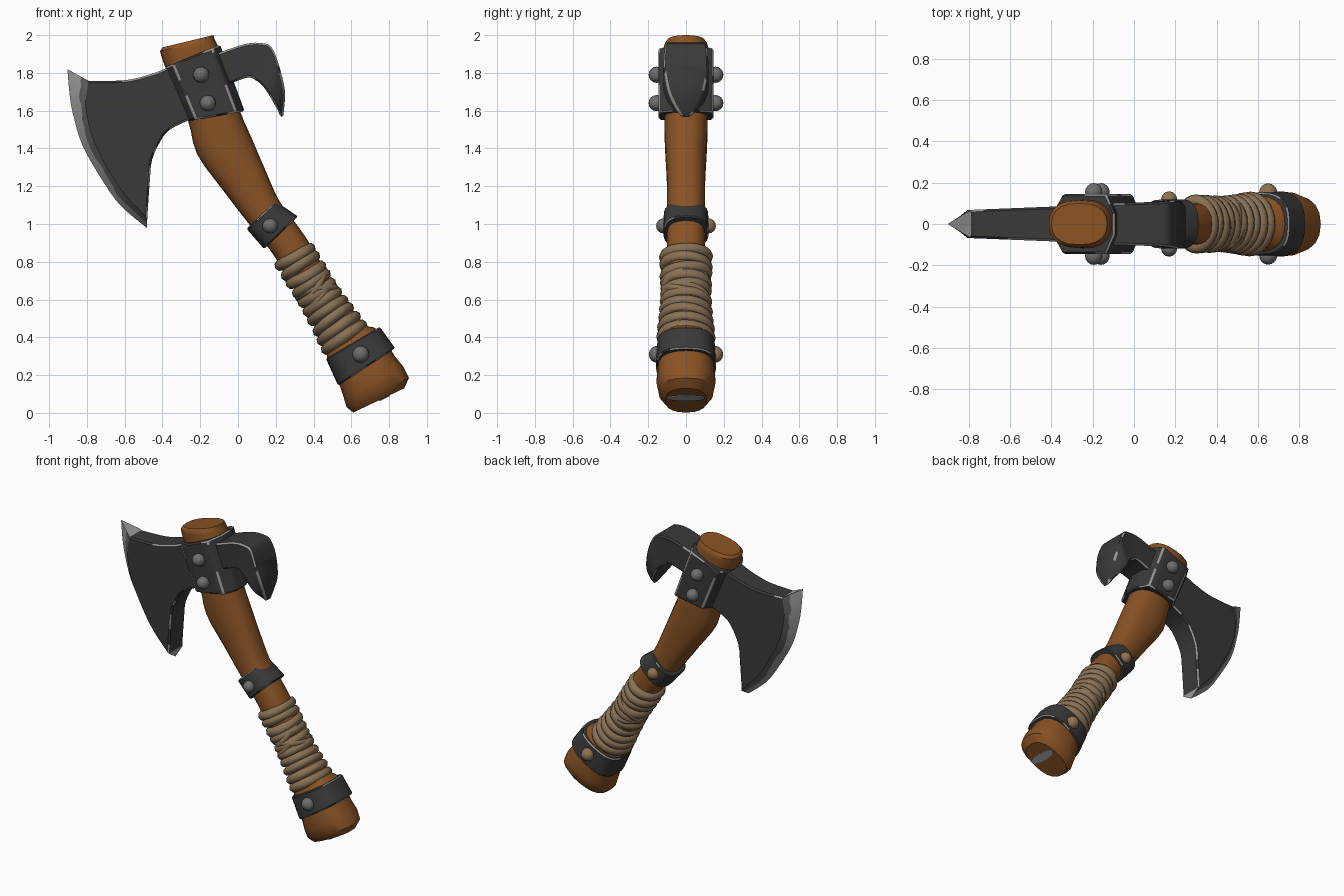
import bpy, bmesh, math, random
from mathutils import Vector, Matrix, noise

if "Cube" in bpy.data.objects:
    bpy.data.objects.remove(bpy.data.objects["Cube"])

random.seed(4)


def mat(name, r, g, b):
    m = bpy.data.materials.new(name)
    m.diffuse_color = (r, g, b, 1)
    m.use_nodes = True
    m.node_tree.nodes["Principled BSDF"].inputs["Base Color"].default_value = m.diffuse_color
    return m


WOOD = mat("wood", 0.25, 0.085, 0.018)
IRON = mat("dark_iron", 0.042, 0.042, 0.043)
WORN = mat("worn_edge", 0.32, 0.32, 0.31)
MID = mat("ground_steel", 0.12, 0.115, 0.115)
EDGE = mat("bright_steel", 0.33, 0.33, 0.325)
ROPE = mat("cord", 0.25, 0.165, 0.09)
STUD = mat("grey_rivet", 0.16, 0.155, 0.15)
BRASS = mat("brown_rivet", 0.28, 0.17, 0.085)


def spline(pts, k):
    """Catmull-Rom through tuples of any length, k steps per span."""
    out = []
    for i in range(len(pts) - 1):
        a, b, c, d = (Vector(pts[min(max(j, 0), len(pts) - 1)]) for j in (i - 1, i, i + 1, i + 2))
        for s in range(k):
            t = s / k
            out.append(0.5 * (2 * b + (c - a) * t + (2 * a - 5 * b + 4 * c - d) * t * t
                              + (3 * b - a - 3 * c + d) * t ** 3))
    return out + [Vector(pts[-1])]


def superellipse(n, e):
    def f(v):
        return math.copysign(abs(v) ** (2 / e), v)
    return [(f(math.cos(2 * math.pi * i / n)), f(math.sin(2 * math.pi * i / n))) for i in range(n)]


def densify(poly, k):
    return [tuple(Vector(p).lerp(Vector(poly[(i + 1) % len(poly)]), s / k))
            for i, p in enumerate(poly) for s in range(k)]


def wear(bm, width, threshold):
    """Chamfer the sharp iron edges, and bare the metal on patches of them."""
    bmesh.ops.recalc_face_normals(bm, faces=bm.faces[:])
    edges = [e for e in bm.edges if len(e.link_faces) == 2 and e.calc_face_angle() > 0.65
             and all(f.material_index == 0 for f in e.link_faces)]
    res = bmesh.ops.bevel(bm, geom=edges, offset=width, segments=1, profile=0.5,
                          affect='EDGES', clamp_overlap=False)
    for f in res["faces"]:
        if noise.noise(f.calc_center_median() * 9) > threshold:
            f.material_index = 1


def finish(name, bm, mats, angle=35):
    bmesh.ops.recalc_face_normals(bm, faces=bm.faces[:])
    me = bpy.data.meshes.new(name)
    bm.to_mesh(me)
    bm.free()
    for m in mats:
        me.materials.append(m)
    ob = bpy.data.objects.new(name, me)
    bpy.context.collection.objects.link(ob)
    bpy.ops.object.select_all(action='DESELECT')
    ob.select_set(True)
    bpy.context.view_layer.objects.active = ob
    bpy.ops.object.shade_smooth_by_angle(angle=math.radians(angle))
    return ob


def loft(name, sections, shape, mats, worn=None, angle=35):
    """Sections are (left x, left z, right x, right z, half depth)."""
    bm = bmesh.new()
    rings = []
    for xl, zl, xr, zr, hy in sections:
        c = Vector(((xl + xr) / 2, 0, (zl + zr) / 2))
        u = Vector(((xr - xl) / 2, 0, (zr - zl) / 2))
        rings.append([bm.verts.new(c + u * p + Vector((0, hy * q, 0))) for p, q in shape])
    n = len(shape)
    for a, b in zip(rings, rings[1:]):
        for i in range(n):
            bm.faces.new((a[i], a[(i + 1) % n], b[(i + 1) % n], b[i]))
    bm.faces.new(rings[0])
    bm.faces.new(rings[-1])
    if worn:
        wear(bm, *worn)
    return finish(name, bm, mats, angle)


# Curved wooden handle with a flared butt
body = spline([(-.413, 1.915, -.125, 1.98, .115), (-.385, 1.83, -.09, 1.9, .118),
               (-.268, 1.56, .01, 1.6, .115), (-.217, 1.37, .07, 1.46, .112),
               (-.08, 1.18, .145, 1.285, .102), (.05, 1.01, .22, 1.12, .1),
               (.16, .875, .32, .985, .1), (.23, .77, .39, .88, .1),
               (.33, .6, .49, .71, .095), (.46, .35, .66, .48, .115),
               (.475, .28, .74, .44, .14), (.54, .14, .83, .3, .152)], 3)
butt = [(.56, .08, .875, .245, .157), (.575, .03, .905, .185, .145), (.61, .002, .88, .13, .11)]
loft("handle", [(-.4, 1.935, -.13, 2.0, .1)] + body + butt, superellipse(20, 2.4), [WOOD], angle=40)

# Pale chip on the end of the butt
bm = bmesh.new()
bmesh.ops.create_cone(bm, cap_ends=True, segments=16, radius1=1, radius2=1, depth=1,
                      matrix=Matrix.Translation((.775, 0, .079)) @ Matrix.Rotation(-.45, 4, 'Y')
                      @ Matrix.Diagonal((.03, .1, .008, 1)))
finish("butt_chip", bm, [EDGE])

# Iron collar around the head, and two iron bands on the handle
octagon = densify([(1, .35), (.72, 1), (-.72, 1), (-1, .5), (-1, -.5), (-.72, -1), (.72, -1), (1, -.35)], 4)
loft("collar", spline([(-.386, 1.83, -.095, 1.95, .145), (-.265, 1.544, .035, 1.597, .145)], 9),
     octagon, [IRON, WORN], (.009, .02))
oval = superellipse(28, 2.7)
loft("upper_band", spline([(.045, .975, .2, 1.12, .118), (.138, .868, .317, 1.04, .12)], 3),
     oval, [IRON, WORN], (.007, .05))
loft("lower_band", spline([(.465, .288, .75, .456, .152), (.53, .145, .832, .342, .16)], 3),
     oval, [IRON, WORN], (.007, .05))

# Curved hook on the back of the head
hook = spline([(-.05, 1.74, -.12, 1.9, .1), (.05, 1.775, .037, 1.953, .105),
               (.09, 1.763, .13, 1.957, .108), (.127, 1.735, .178, 1.935, .113),
               (.16, 1.69, .217, 1.84, .118), (.192, 1.635, .248, 1.71, .095),
               (.213, 1.598, .246, 1.63, .06), (.222, 1.57, .238, 1.563, .022)], 4)
loft("back_hook", hook, [(1, 1), (-1, 1), (-1, -1), (1, -1)], [IRON, WORN], (.01, -.05), 40)

# Axe blade: flat cheeks, side walls and a two-tone ground edge
K = 4
cut = spline([(-.903, 1.82), (-.892, 1.69), (-.873, 1.58), (-.825, 1.42),
              (-.73, 1.25), (-.624, 1.10), (-.483, .98)], K)
inner = spline([(-.79, 1.757), (-.806, 1.66), (-.8, 1.58), (-.767, 1.45),
                (-.688, 1.29), (-.6, 1.157), (-.48, 1.03)], K)
back = spline([(-.79, 1.757), (-.69, 1.757), (-.57, 1.765), (-.44, 1.8), (-.35, 1.83), (-.22, 1.8),
               (-.16, 1.6), (-.26, 1.55), (-.36, 1.5), (-.41, 1.44), (-.455, 1.34),
               (-.466, 1.236), (-.474, 1.13), (-.48, 1.03)], 3)[1:-1]
bm = bmesh.new()


def half(x):
    return .068 + (x + .8) * .04


tip = [bm.verts.new((x, 0, z)) for x, z in cut]
walls = []
last = len(cut) - 1
jitter = [random.uniform(-.1, .1) for _ in cut]
for s in (-1, 1):
    ins = [bm.verts.new((x, s * half(x), z)) for x, z in inner]
    rim = [bm.verts.new((x, s * half(x), z)) for x, z in back]
    mids = [bm.verts.new(t.co.lerp(v.co, .72 - .3 * i / last + jitter[i]))
            for i, (t, v) in enumerate(zip(tip, ins))]
    bm.faces.new(ins[::-1] + rim)
    for a, b, m in ((tip, mids, 2), (mids, ins, 3)):
        for i in range(last):
            bm.faces.new((a[i], a[i + 1], b[i + 1], b[i])).material_index = m
    walls.append(([ins[0]] + rim + [ins[-1]], mids))
(ra, ma), (rb, mb) = walls
for i in range(len(ra) - 1):
    bm.faces.new((ra[i], ra[i + 1], rb[i + 1], rb[i]))
for k in (0, -1):
    bm.faces.new((tip[k], ma[k], ra[k], rb[k], mb[k])).material_index = 2
wear(bm, .01, -.02)
finish("blade", bm, [IRON, WORN, EDGE, MID], 30)


# Cord wrapping: stacked loops, with crossed loops at the waist
def cord_loop(bm, c, tilt, yaw, hw, hy, r, n=28, m=8):
    rot = Matrix.Rotation(-tilt, 3, 'Y') @ Matrix.Rotation(yaw, 3, 'X')
    rows = []
    for i in range(n):
        a = 2 * math.pi * i / n
        rows.append([])
        for j in range(m):
            b = 2 * math.pi * j / m
            k = r * math.cos(b)
            p = Vector(((hw + k) * math.cos(a), (hy + k) * math.sin(a), r * math.sin(b)))
            rows[-1].append(bm.verts.new(Vector(c) + rot @ p))
    for i in range(n):
        a, b = rows[i], rows[(i + 1) % n]
        for j in range(m):
            bm.faces.new((a[j], a[(j + 1) % m], b[(j + 1) % m], b[j]))


bm = bmesh.new()
N = 10
for i in range(N):
    t = i / (N - 1)
    waist = math.sin(math.pi * min(1, t * 1.1)) ** 2
    cord_loop(bm, (.302 + .26 * t, 0, .826 - .426 * t), .6 + random.uniform(-.1, .1),
              random.uniform(-.1, .1), .09 + .02 * t - .012 * waist, .112 + .012 * t - .012 * waist,
              random.uniform(.028, .033))
for t, tilt, yaw in ((.36, 1.0, .2), (.46, .2, -.25), (.54, .95, -.15)):
    cord_loop(bm, (.302 + .26 * t, 0, .826 - .426 * t), tilt, yaw, .1, .116, .022)
finish("cord_wrap", bm, [ROPE], 60)

# Rivets on both sides of the collar and bands
for name, x, z, y, r, far in (("collar_rivet_top", -.195, 1.79, .155, .043, STUD),
                              ("collar_rivet_low", -.16, 1.64, .155, .043, STUD),
                              ("upper_band_rivet", .17, .99, .118, .04, BRASS),
                              ("lower_band_rivet", .65, .31, .152, .045, BRASS)):
    for side, s, m in (("front", -1, STUD), ("back", 1, far)):
        bm = bmesh.new()
        bmesh.ops.create_uvsphere(bm, u_segments=14, v_segments=8, radius=r,
                                  matrix=Matrix.Translation((x, s * y, z)) @ Matrix.Rotation(math.pi / 2, 4, 'X'))
        finish(name + "_" + side, bm, [m], 60)
